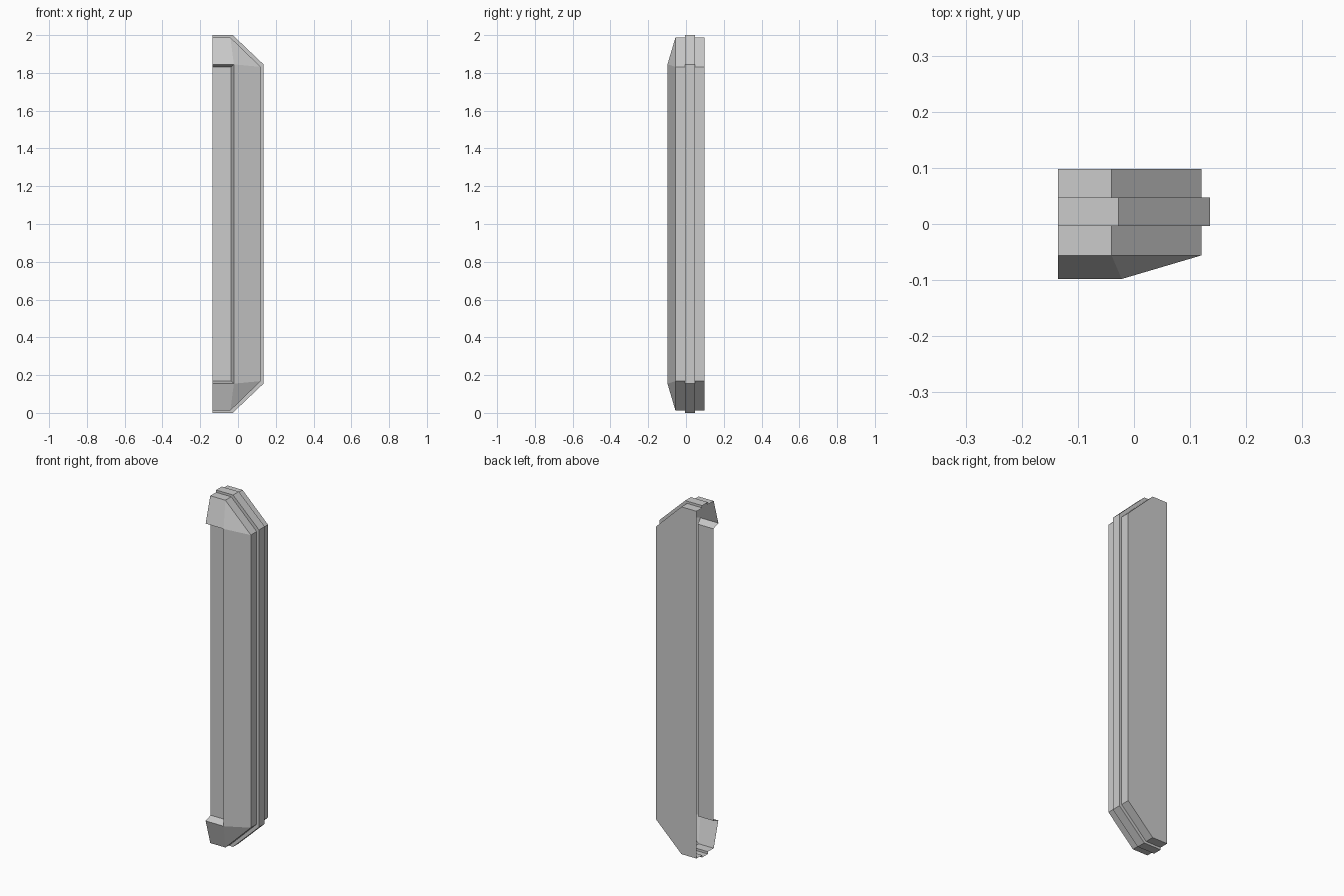
import bpy, bmesh

if "Cube" in bpy.data.objects:
    bpy.data.objects.remove(bpy.data.objects["Cube"])

LEFT = -0.135  # open mirror edge of the half frame


def ring(bm, y, a, b, top, corner):
    """Half-octagon outline: top edge to x=a, chamfer to x=b, mirrored about z=1."""
    upper = [(LEFT, top), (a, top), (b, corner)]
    pts = upper + [(x, 2 - z) for x, z in reversed(upper)]
    return [bm.verts.new((x, y, z)) for x, z in pts]


def bridge(bm, r0, r1):
    for i in range(len(r0) - 1):
        bm.faces.new((r0[i], r0[i + 1], r1[i + 1], r1[i]))


def finish(bm, name):
    bmesh.ops.remove_doubles(bm, verts=bm.verts, dist=1e-5)
    bmesh.ops.dissolve_degenerate(bm, edges=bm.edges, dist=1e-5)
    me = bpy.data.meshes.new(name)
    bm.to_mesh(me)
    bm.free()
    ob = bpy.data.objects.new(name, me)
    bpy.context.collection.objects.link(ob)
    return ob


inset = (-0.04, 0.12, 1.987, 1.832)
band = (-0.028, 0.135, 2.0, 1.845)
ridge = (-0.022, -0.022, 1.845, 1.845)
inner = (-0.037, -0.037, 1.83, 1.83)
PANEL_Y = -0.053

# Frame shell: stepped outer band, sloped front, sharp ridge, inner lip
bm = bmesh.new()
rings = [ring(bm, y, *p) for y, p in (
    (0.098, inset), (0.047, inset), (0.047, band), (-0.004, band),
    (-0.004, inset), (-0.056, inset), (-0.098, ridge), (PANEL_Y, inner))]
for r0, r1 in zip(rings, rings[1:]):
    bridge(bm, r0, r1)
bm.faces.new(reversed(rings[0]))  # flat back
bmesh.ops.recalc_face_normals(bm, faces=bm.faces)
finish(bm, "half_frame")

# Recessed front panel
bm = bmesh.new()
x, z = inner[0], inner[2]
bm.faces.new([bm.verts.new((px, PANEL_Y, pz)) for px, pz in
              ((LEFT, 2 - z), (x, 2 - z), (x, z), (LEFT, z))])
finish(bm, "recessed_panel")
